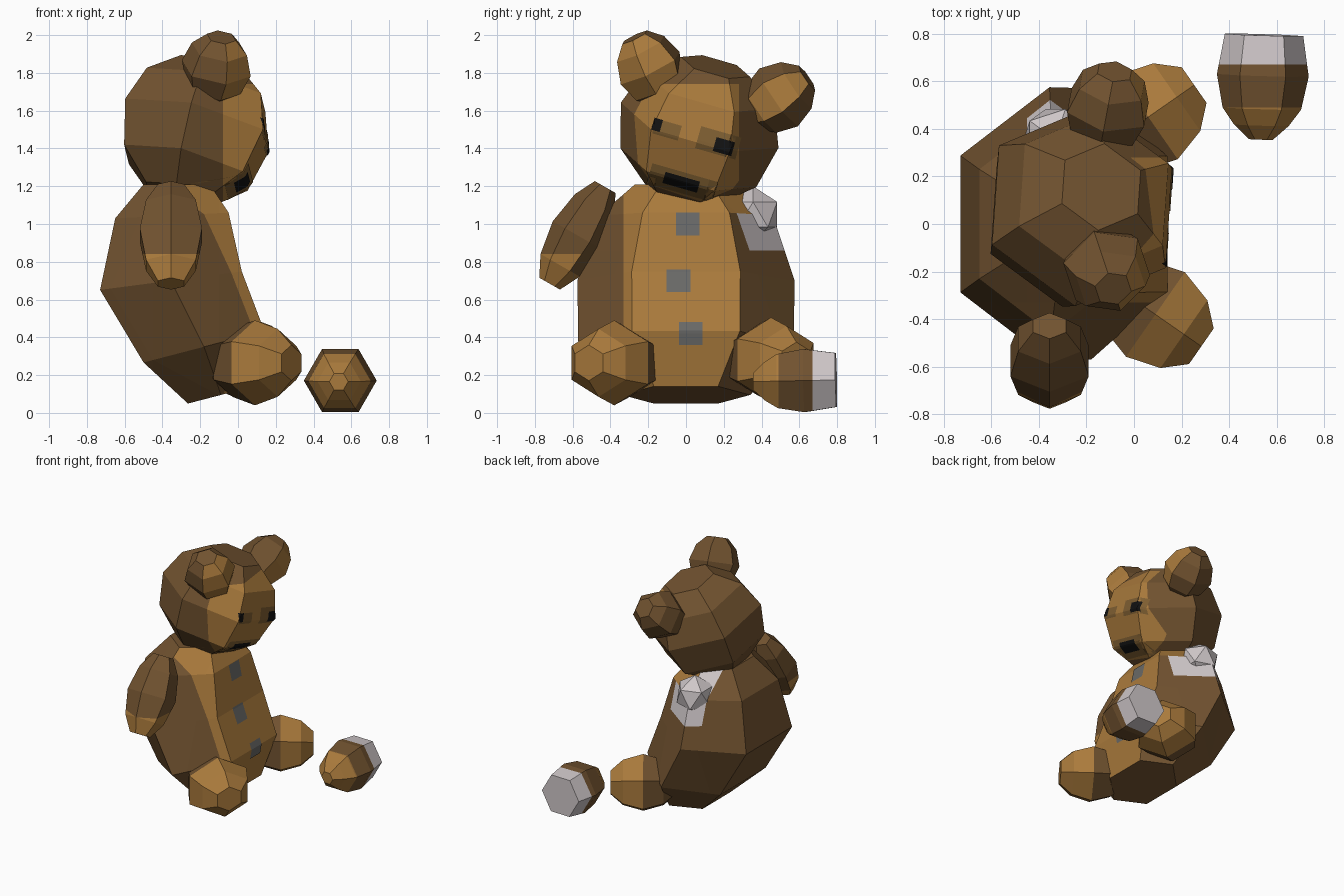
import bpy, bmesh, math
from mathutils import Vector, Matrix
from mathutils.bvhtree import BVHTree

if "Cube" in bpy.data.objects:
    bpy.data.objects.remove(bpy.data.objects["Cube"])


def material(name, r, g, b):
    m = bpy.data.materials.new(name)
    m.diffuse_color = (r, g, b, 1)
    m.use_nodes = True
    m.node_tree.nodes["Principled BSDF"].inputs["Base Color"].default_value = m.diffuse_color
    return m


BROWN = material("brown_fur", 0.165, 0.085, 0.029)
TAN = material("tan_fur", 0.40, 0.195, 0.045)
MID = material("worn_fur", 0.215, 0.115, 0.032)
WHITE = material("white_stuffing", 0.62, 0.57, 0.58)
GREY = material("grey_button", 0.14, 0.14, 0.135)
BLACK = material("black_felt", 0.006, 0.006, 0.006)
PALETTE = [BROWN, TAN, WHITE]


def finish(name, bm, mats):
    me = bpy.data.meshes.new(name)
    bm.to_mesh(me)
    bm.free()
    for m in mats:
        me.materials.append(m)
    ob = bpy.data.objects.new(name, me)
    bpy.context.collection.objects.link(ob)
    return ob


def blob(name, rings, matrix=Matrix(), cuts=(), rule=None):
    """Six-sided loft; rings are (x, z, rx, ry, slope). Cuts split faces for the colour rule."""
    bm = bmesh.new()
    loops = []
    for x, z, rx, ry, slope in rings:
        loop = []
        for k in range(6):
            a = math.radians(30 + 60 * k)
            dx = rx * math.cos(a)
            loop.append(bm.verts.new((x + dx, ry * math.sin(a), z + slope * dx)))
        loops.append(loop)
    for lo, hi in zip(loops, loops[1:]):
        for k in range(6):
            j = (k + 1) % 6
            bm.faces.new((lo[k], lo[j], hi[j], hi[k]))
    bm.faces.new(loops[0][::-1])
    bm.faces.new(loops[-1])
    bm.transform(matrix)
    for axis, value in cuts:
        n = Vector((axis == 'x', axis == 'y', axis == 'z'))
        bmesh.ops.bisect_plane(bm, geom=bm.verts[:] + bm.edges[:] + bm.faces[:],
                               plane_co=n * value, plane_no=n)
    bm.normal_update()
    if rule:
        for f in bm.faces:
            f.material_index = rule(f.calc_center_median(), f.normal)
    return finish(name, bm, PALETTE)


def aim(center, direction, roll=0):
    q = Vector(direction).to_track_quat('Z', 'Y').to_matrix().to_4x4()
    return Matrix.Translation(center) @ q @ Matrix.Rotation(math.radians(roll), 4, 'Z')


def ball(half, rx, ry):
    profile = [(-1, .42), (-.62, .8), (0, 1), (.62, .8), (1, .42)]
    return [(0, t * half, rx * s, ry * s, 0) for t, s in profile]


def decal(name, target, y, z, w, h, mat, roll=0, lift=0.004, n=8):
    """Thin patch laid on the front (+x) of the target."""
    tb = bmesh.new()
    tb.from_mesh(target.data)
    tree = BVHTree.FromBMesh(tb)
    tb.free()
    bm = bmesh.new()
    ca, sa = math.cos(math.radians(roll)), math.sin(math.radians(roll))
    grid = {}
    for i in range(n + 1):
        for j in range(n + 1):
            u, v = (i / n - .5) * w, (j / n - .5) * h
            p = Vector((3, y + u * ca - v * sa, z + u * sa + v * ca))
            hit, nor = tree.ray_cast(p, Vector((-1, 0, 0)))[:2]
            if hit:
                grid[i, j] = bm.verts.new(hit + Vector((lift, 0, 0)) + nor * 0.002)
    for i in range(n):
        for j in range(n):
            q = [(i, j), (i + 1, j), (i + 1, j + 1), (i, j + 1)]
            if all(c in grid for c in q):
                bm.faces.new([grid[c] for c in q])
    return finish(name, bm, [mat])


# Slouching body with tan belly and a torn shoulder patch
def body_rule(c, n):
    if c.y > .25 and .86 < c.z < 1.13 and -.45 < c.x < -.1:
        return 2
    return int(-.33 < c.y < .27 and n.x > .35 and c.z > .13)


K = 1 / .866
body = blob("body", [(-.09, .095, .175 * K, .34, .26),
                     (-.18, .35, .32 * K, .57, .26),
                     (-.355, .70, .375 * K, .575, .13),
                     (-.35, 1.045, .30 * K, .46, .05),
                     (-.325, 1.21, .175 * K, .27, 0)],
            cuts=[('y', -.33), ('z', .86), ('x', -.45), ('x', -.1)], rule=body_rule)

for i, (y, z) in enumerate([(.01, 1.0), (-.04, .70), (.025, .42)]):
    decal(f"button_{i + 1}", body, y, z, .125, .12, GREY)

# Head, nodding and tilted to one side
turn = (Matrix.Rotation(math.radians(-4), 4, 'Z') @ Matrix.Rotation(math.radians(-16), 4, 'X')
        @ Matrix.Rotation(math.radians(13), 4, 'Y'))
head = blob("head", [(0, z, r, r, 0) for z, r in
                     [(-.36, .2), (-.21, .375), (.03, .435), (.23, .36), (.36, .19)]],
            Matrix.Translation((-.225, .065, 1.495)) @ turn,
            cuts=[('x', -.08), ('y', .28), ('z', 1.74)],
            rule=lambda c, n: int(c.x > -.08 and c.y < .28 and c.z < 1.74))

# Face details: worn patches below the eyes and mouth
decal("worn_patch_left", head, -.10, 1.50, .14, .08, MID, -16, .002)
decal("worn_patch_right", head, .17, 1.43, .22, .12, MID, -16, .002)
decal("worn_muzzle", head, -.02, 1.22, .36, .11, MID, -16, .002)
decal("eye_left", head, -.152, 1.525, .045, .065, BLACK, -16)
decal("eye_right", head, .20, 1.41, .10, .075, BLACK, -16)
decal("mouth", head, -.025, 1.222, .19, .06, BLACK, -16)


# Ears with tan fronts
for name, center, direction in [("ear_left", (-.115, -.19, 1.825), (.15, -.45, .9)),
                                ("ear_right", (-.11, .49, 1.67), (.15, .8, .55))]:
    blob(name, ball(.185, .19, .185), aim(center, direction),
         rule=lambda c, n: int(n.x > .6))

# Remaining arm with tan paw
blob("arm", ball(.295, .19, .15), aim((-.355, -.575, .94), (0, -.5, -.87)),
     cuts=[('z', .84)], rule=lambda c, n: int(c.z < .84 and c.y < -.56))

# Legs pointing forward and outward, with tan feet
for name, center, side in [("leg_left", (.09, -.38, .265), -1), ("leg_right", (.06, .45, .28), 1)]:
    d = Vector((.82, .57 * side, 0))
    blob(name, ball(.235, .25, .225), aim(center, d),
         rule=lambda c, n, d=d: int(n.dot(d) > .15))

# Torn-off arm lying on the ground, stuffing showing at the open end
blob("torn_arm", [(0, t, r, r, 0) for t, r in
                  [(-.22, .05), (-.16, .115), (-.09, .165), (.05, .193), (.22, .165)]],
     aim((.54, .575, .17), (.03, 1, .02), 90),
     cuts=[('y', .49), ('y', .67)],
     rule=lambda c, n: 2 if c.y > .67 else int(c.y < .49))

# Stuffing bulging from the shoulder
bm = bmesh.new()
bmesh.ops.create_icosphere(bm, subdivisions=1, radius=.15,
                           matrix=Matrix.Translation((-.33, .355, 1.05)))
finish("shoulder_stuffing", bm, [WHITE])
